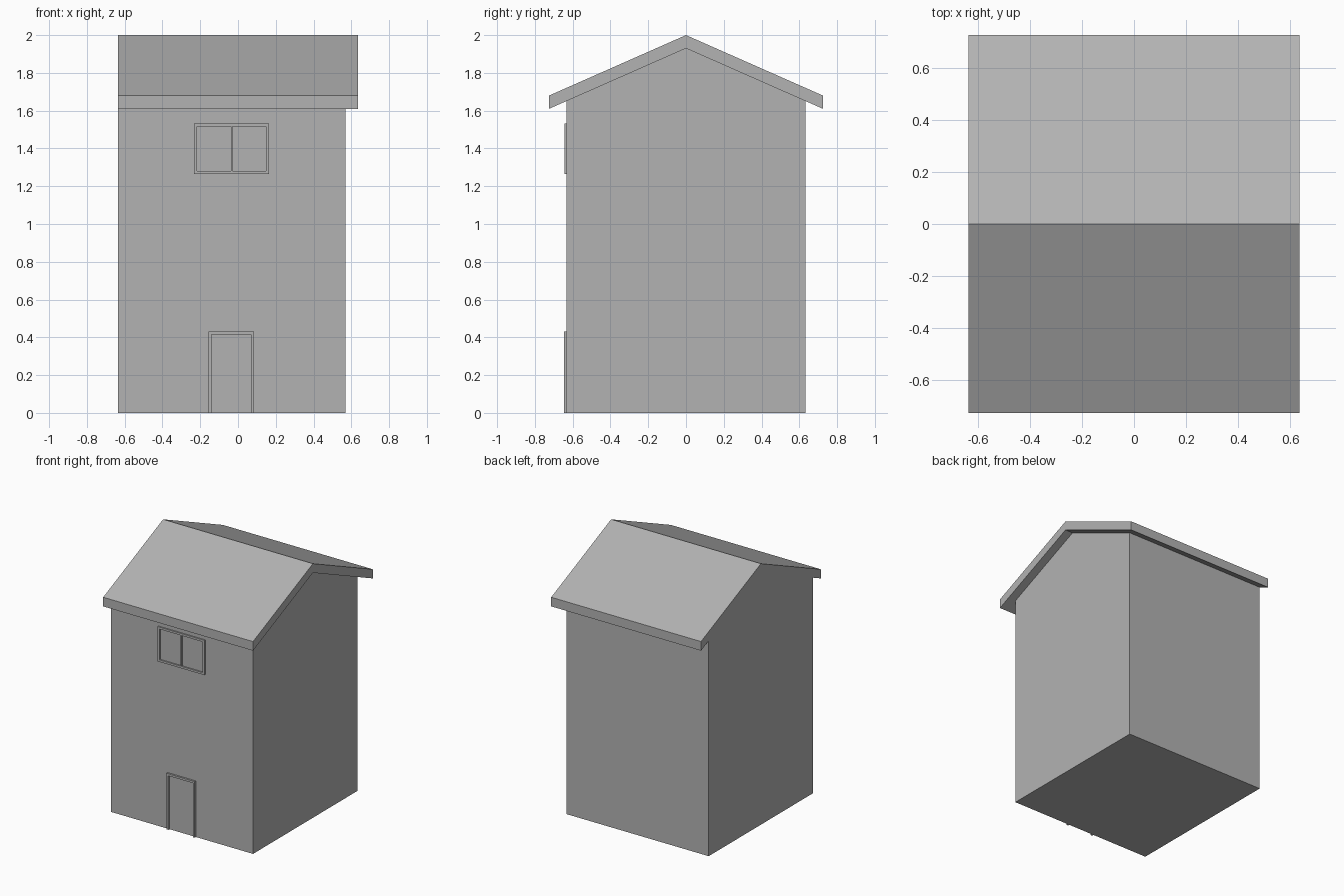
import bpy
import bmesh

cube = bpy.data.objects.get("Cube")
if cube:
    bpy.data.objects.remove(cube, do_unlink=True)

# One plain grey for the whole house
grey = bpy.data.materials.new("plain grey")
grey.use_nodes = True
COLOUR = (0.45, 0.45, 0.45, 1)
grey.diffuse_color = COLOUR
grey.node_tree.nodes["Principled BSDF"].inputs["Base Color"].default_value = COLOUR


def prism(name, outline, start, end, axis):
    """Extrude a flat outline along x (points are y, z) or y (points are x, z)."""
    bm = bmesh.new()
    place = (lambda a, b: (start, a, b)) if axis == "x" else (lambda a, b: (a, start, b))
    face = bm.faces.new([bm.verts.new(place(a, b)) for a, b in outline])
    moved = bmesh.ops.extrude_face_region(bm, geom=[face])["geom"]
    depth = end - start
    step = (depth, 0, 0) if axis == "x" else (0, depth, 0)
    bmesh.ops.translate(bm, vec=step, verts=[g for g in moved if isinstance(g, bmesh.types.BMVert)])
    bmesh.ops.recalc_face_normals(bm, faces=bm.faces)
    mesh = bpy.data.meshes.new(name)
    bm.to_mesh(mesh)
    bm.free()
    mesh.materials.append(grey)
    obj = bpy.data.objects.new(name, mesh)
    bpy.context.collection.objects.link(obj)
    return obj


def bar(name, x0, x1, z0, z1, depth):
    """Flat trim bar standing out from the front wall."""
    return prism(name, [(x0, z0), (x1, z0), (x1, z1), (x0, z1)],
                 -WALL_Y, -WALL_Y - depth, "y")


END_X, WALL_X, WALL_Y = 0.635, 0.57, 0.632
EAVE_Y, RIDGE, EAVE, THICK = 0.725, 2.0, 1.68, 0.07
wall_top = RIDGE - THICK - (RIDGE - EAVE) * WALL_Y / EAVE_Y

# Walls with gable ends, flush with the roof at one end
prism("walls", [(-WALL_Y, 0), (WALL_Y, 0), (WALL_Y, wall_top),
                (0, RIDGE - THICK), (-WALL_Y, wall_top)], -END_X, WALL_X, "x")

# Pitched roof slab
prism("roof", [(-EAVE_Y, EAVE), (-EAVE_Y, EAVE - THICK), (0, RIDGE - THICK),
               (EAVE_Y, EAVE - THICK), (EAVE_Y, EAVE), (0, RIDGE)], -END_X, END_X, "x")

# Door frame, open at the bottom
TRIM = 0.016
prism("door_frame", [(-0.155, 0), (-0.155, 0.43), (0.085, 0.43), (0.085, 0),
                     (0.085 - TRIM, 0), (0.085 - TRIM, 0.43 - TRIM),
                     (-0.155 + TRIM, 0.43 - TRIM), (-0.155 + TRIM, 0)],
      -WALL_Y, -WALL_Y - 0.014, "y")

# Window frame with a slim centre bar
left, right, low, high = -0.232, 0.165, 1.265, 1.532
bar("window_sill", left, right, low, low + TRIM, 0.01)
bar("window_head", left, right, high - TRIM, high, 0.01)
bar("window_jamb_right", left, left + TRIM, low + TRIM, high - TRIM, 0.01)
bar("window_jamb_left", right - TRIM, right, low + TRIM, high - TRIM, 0.01)
bar("window_centre_bar", -0.037, -0.03, low + TRIM, high - TRIM, 0.01)
